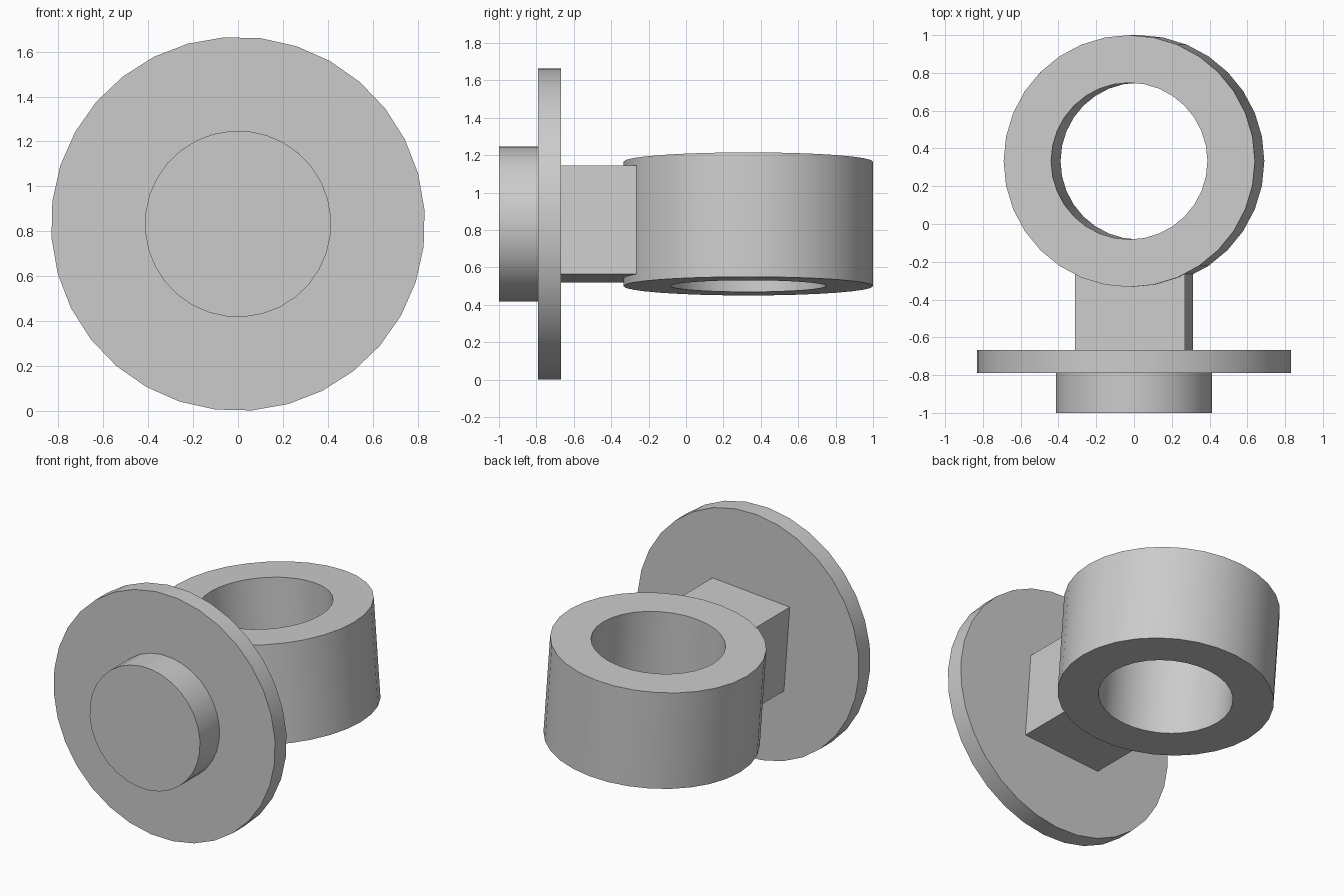
import bpy, bmesh, math
from mathutils import Matrix, Vector

cube = bpy.data.objects.get("Cube")
if cube:
    bpy.data.objects.remove(cube, do_unlink=True)

SIDES = 32
AXIS_Z = 0.833                            # height of the shared long axis
ROLL = Matrix.Rotation(math.radians(-4.3), 4, 'Y')
FORWARD = Matrix.Rotation(math.radians(90), 4, 'X')

grey = bpy.data.materials.new("plain grey")
grey.use_nodes = True
grey.diffuse_color = (0.6, 0.6, 0.6, 1)
grey.node_tree.nodes["Principled BSDF"].inputs["Base Color"].default_value = grey.diffuse_color


def add_part(name, bm, y, turn=Matrix()):
    """Orient a mesh, roll it about the long axis and place it along y."""
    bm.transform(Matrix.Translation((0, y, AXIS_Z)) @ ROLL @ turn)
    bmesh.ops.recalc_face_normals(bm, faces=bm.faces)
    mesh = bpy.data.meshes.new(name)
    bm.to_mesh(mesh)
    bm.free()
    mesh.materials.append(grey)
    obj = bpy.data.objects.new(name, mesh)
    bpy.context.collection.objects.link(obj)
    bpy.ops.object.select_all(action='DESELECT')
    obj.select_set(True)
    bpy.context.view_layer.objects.active = obj
    bpy.ops.object.shade_smooth_by_angle(angle=math.radians(30))
    return obj


def disc(name, radius, y0, y1):
    bm = bmesh.new()
    bmesh.ops.create_cone(bm, cap_ends=True, segments=SIDES,
                          radius1=radius, radius2=radius, depth=y1 - y0)
    add_part(name, bm, (y0 + y1) / 2, FORWARD)


def ring(name, inner, outer, height, y):
    bm = bmesh.new()
    h = height / 2
    section = [bm.verts.new((r, 0, z))
               for r, z in ((inner, -h), (outer, -h), (outer, h), (inner, h))]
    edges = [bm.edges.new((section[i - 1], section[i])) for i in range(4)]
    bmesh.ops.spin(bm, geom=section + edges, cent=Vector(), axis=(0, 0, 1),
                   angle=math.tau, steps=SIDES)
    bmesh.ops.remove_doubles(bm, verts=bm.verts, dist=0.0001)
    add_part(name, bm, y)


def block(name, width, y0, y1):
    bm = bmesh.new()
    bmesh.ops.create_cube(bm, size=1)
    bmesh.ops.scale(bm, vec=(width, y1 - y0, width), verts=bm.verts)
    add_part(name, bm, (y0 + y1) / 2)


# Front boss and wide flange
disc("front_boss", 0.415, -1.0, -0.79)
disc("flange", 0.833, -0.79, -0.667)
# Square neck, ending inside the wall of the ring
block("neck", 0.583, -0.667, -0.18)
# Upright ring with a through hole
ring("ring", 0.415, 0.667, 0.667, 0.333)
